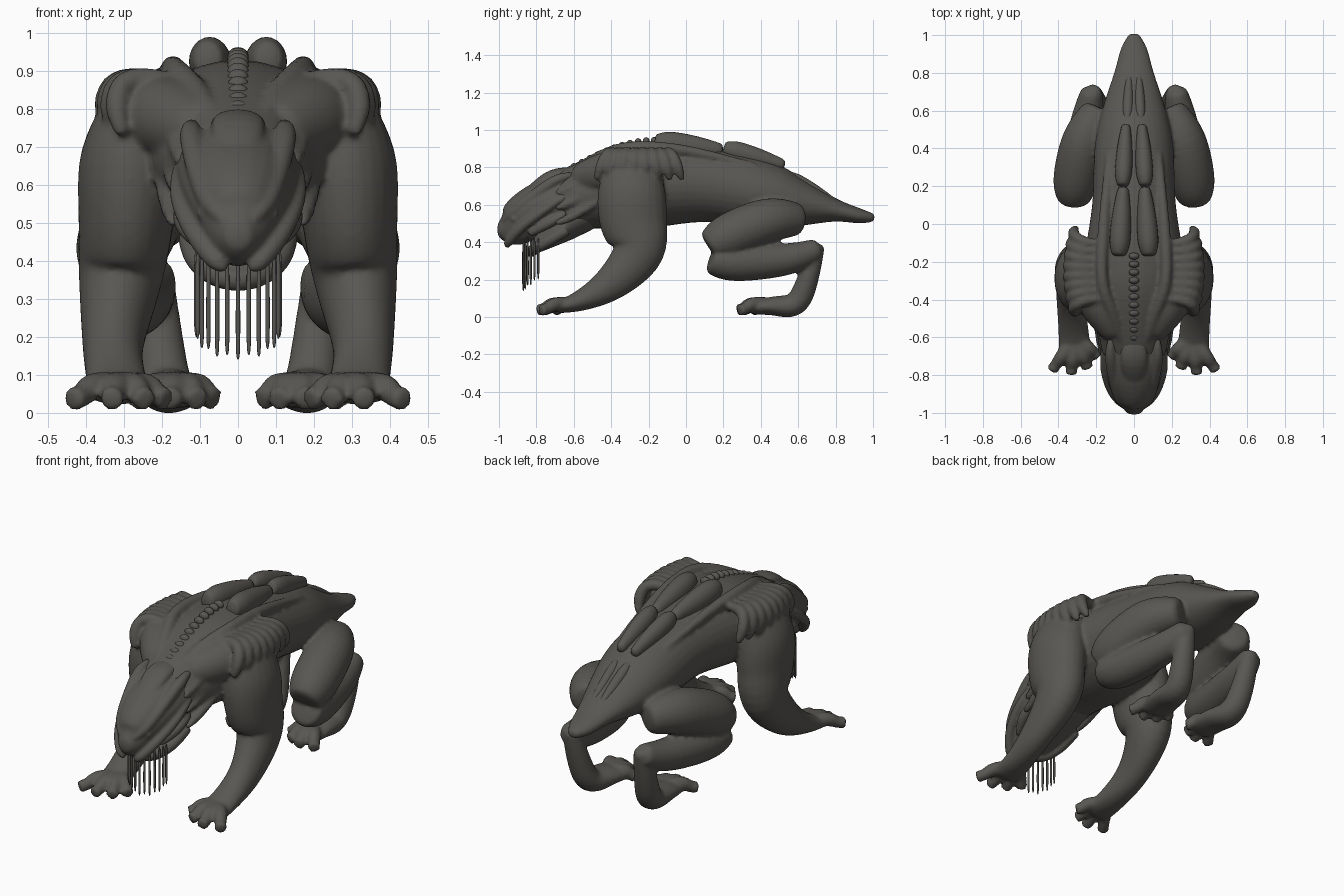
import bpy, bmesh, math
from mathutils import Matrix, Vector

cube = bpy.data.objects.get("Cube")
if cube:
    bpy.data.objects.remove(cube, do_unlink=True)

hide = bpy.data.materials.new("dark_hide")
hide.use_nodes = True
colour = (.1, .095, .085, 1)
hide.diffuse_color = colour
hide.node_tree.nodes["Principled BSDF"].inputs["Base Color"].default_value = colour

ACROSS, ALONG, UP = Vector((1, 0, 0)), Vector((0, 1, 0)), Vector((0, 0, 1))
SIDES = {"left_": 1, "right_": -1}


def spline(keys, steps=3):
    """Smoothly fill in sections between the key sections."""
    padded = [keys[0], *keys, keys[-1]]
    filled = []
    for before, start, end, after in zip(padded, padded[1:], padded[2:], padded[3:]):
        for k in range(steps):
            t = k / steps
            filled.append([q + t / 2 * (r - p + t * (2 * p - 5 * q + 4 * r - s + t * (3 * (q - r) + s - p)))
                           for p, q, r, s in zip(before, start, end, after)])
    return filled + [keys[-1]]


def loft(bm, keys, side=1, ref=ACROSS, sides=12):
    """Closed tube through keys (x, y, z, radius along ref, other radius if it differs)."""
    sections = spline(keys)
    centres = [Vector((s[0] * side, s[1], s[2])) for s in sections]
    grow = 6 / (4 + 2 * math.cos(math.tau / sides))  # offsets subdivision shrinkage
    rings = []
    for i, (centre, section) in enumerate(zip(centres, sections)):
        ahead, behind = centres[min(i + 1, len(centres) - 1)], centres[max(i - 1, 0)]
        tangent = (ahead - behind).normalized()
        wide = (ref - tangent * ref.dot(tangent)).normalized()
        deep = tangent.cross(wide) * section[-1] * grow
        wide = wide * section[3] * grow
        angles = [math.tau * k / sides for k in range(sides)]
        rings.append([bm.verts.new(centre + wide * math.cos(a) + deep * math.sin(a)) for a in angles])
    for ring, following in zip(rings, rings[1:]):
        for k in range(sides):
            m = (k + 1) % sides
            bm.faces.new((ring[k], ring[m], following[m], following[k]))
    bm.faces.new(rings[0][::-1])
    bm.faces.new(rings[-1])


def ridge(bm, points, radius, side, ref=ACROSS):
    """Fold of skin that thins at both ends."""
    last = len(points) - 1
    loft(bm, [(*p, radius if 0 < i < last else radius / 2) for i, p in enumerate(points)], side, ref, sides=8)


def blob(bm, location, size):
    """Small rounded lump."""
    place = Matrix.LocRotScale(Vector(location), None, Vector(size))
    bmesh.ops.create_icosphere(bm, subdivisions=2, radius=1, matrix=place)


def digits(bm, side, x, y, reach):
    """Fan of four fingers or toes with raised knuckles."""
    for i in range(4):
        angle, length = .62 - i / 2, reach - .02 * i
        dx, dy = length * math.sin(angle), -length * math.cos(angle)
        loft(bm, [(x, y, .07, .035), (x + dx * .55, y + dy * .55, .07, .037),
                  (x + dx * .8, y + dy * .8, .045, .03), (x + dx, y + dy, .035, .032)], side)


def finish(name, bm, voxel=None):
    """Make the object; a voxel size fuses its lofts into one skin."""
    bmesh.ops.recalc_face_normals(bm, faces=bm.faces)
    for face in bm.faces:
        face.smooth = True
    mesh = bpy.data.meshes.new(name)
    bm.to_mesh(mesh)
    bm.free()
    mesh.materials.append(hide)
    ob = bpy.data.objects.new(name, mesh)
    bpy.context.collection.objects.link(ob)
    rounding = ob.modifiers.new("Round", "SUBSURF")
    rounding.levels = rounding.render_levels = 1
    if voxel:
        fuse = ob.modifiers.new("Fuse", "REMESH")
        fuse.mode = "VOXEL"
        fuse.voxel_size = voxel
        fuse.use_smooth_shade = True
        soften = ob.modifiers.new("Soften", "SMOOTH")
        soften.factor, soften.iterations = .5, 3


# Torso, neck and tail
body = bmesh.new()
loft(body, [(0, -.7, .6, .15, .15), (0, -.5, .66, .22, .19), (0, -.25, .7, .27, .23), (0, .1, .71, .22, .2),
            (0, .4, .66, .21, .185), (0, .6, .61, .17, .13), (0, .8, .57, .105, .06),
            (0, .93, .54, .07, .04), (0, 1.01, .53, .025, .02)], sides=16)

arm = [(.26, -.26, .85, .07, .13), (.285, -.29, .68, .13, .18), (.295, -.28, .5, .125, .18),
       (.31, -.25, .35, .11, .14), (.33, -.4, .18, .08, .095), (.32, -.57, .085, .08, .055),
       (.31, -.7, .05, .09, .03)]
thigh = [(.18, .62, .52, .08), (.26, .45, .52, .12), (.31, .22, .43, .12), (.32, .12, .37, .08)]
shank = [(.32, .13, .32, .08), (.3, .25, .29, .1), (.25, .55, .31, .085), (.22, .72, .37, .055)]
foot = [(.22, .7, .4, .045, .045), (.21, .66, .23, .06, .055), (.19, .59, .07, .07, .065),
        (.17, .46, .06, .09, .05), (.15, .34, .045, .09, .03)]
withers = [(.08, -.58, .73, .08), (.17, -.44, .77, .11), (.24, -.3, .79, .11)]

for side in SIDES.values():
    # Limbs, shoulder muscle, fingers and toes
    for muscle in (arm, thigh, shank, foot, withers):
        loft(body, muscle, side)
    digits(body, side, x=.31, y=-.6, reach=.22)
    digits(body, side, x=.16, y=.44, reach=.19)
    # Fan of skin folds spreading down over the shoulder
    for i in range(8):
        c = i / 3.5 - 1
        y, spread, out = -.25 + .15 * c, .08 * c, 1 - .2 * c * c
        ridge(body, [(.16, y, .88), (.2 + .06 * out, y, .88), (.2 + .13 * out, y + spread / 3, .865),
                     (.2 + .15 * out, y + spread * .7, .8), (.2 + .13 * out, y + spread, .73)], .03, side, ALONG)
    # Long ridge beside the spine
    ridge(body, [(.06, -.64, .77), (.11, -.48, .85), (.17, -.3, .91), (.16, 0, .89), (.13, .4, .8)], .03, side)
    # Folds sweeping back along the neck
    for i in range(3):
        x, z = .15 + .01 * i, .7 - .08 * i
        ridge(body, [(x, -.7, z - .04), (x + .01, -.6, z), (x + .05, -.4, z + .12)], .025, side)
finish("body", body, voxel=.011)

# Head with crest, brow, cheek folds, eyes and snout bumps
head = bmesh.new()
loft(head, [(0, -1.01, .47, .03, .03), (0, -.93, .48, .09, .11), (0, -.8, .575, .15, .135),
            (0, -.6, .64, .17, .15), (0, -.5, .66, .14, .13)])
loft(head, [(0, -.6, .77, .06, .03), (0, -.74, .75, .07, .03), (0, -.92, .59, .03, .02)])
for side in SIDES.values():
    ridge(head, [(.12, -.6, .76), (.125, -.7, .73), (.1, -.85, .62), (.07, -.93, .55), (.03, -.98, .5)], .03, side)
    ridge(head, [(.16, -.64, .65), (.155, -.76, .57), (.12, -.88, .48), (.06, -.95, .4), (.03, -.95, .38)], .025, side)
    ridge(head, [(.15, -.64, .55), (.14, -.74, .5), (.1, -.84, .44)], .03, side)
    blob(head, (side * .09, -.92, .525), (.02, .02, .02))
    for i in range(3):
        blob(head, (side * .02, -.9 - .03 * i, .6 - .04 * i), (.015, .02, .02))
finish("head", head, voxel=.008)

# Lower jaw: curved rim and a floor running back into the throat
jaw = bmesh.new()
sweep = [math.pi * (i / 6 - .5) for i in range(7)]
loft(jaw, [(.13 * math.sin(a), -.63 - .2 * math.cos(a), .47 - .12 * math.cos(a), .03) for a in sweep], ref=UP)
loft(jaw, [(0, -.5, .58, .15, .1), (0, -.68, .48, .13, .09), (0, -.82, .36, .06, .03)])
finish("lower_jaw", jaw, voxel=.008)

# Thin quills hanging around the mouth
quills = bmesh.new()
for i in range(13):
    a = math.pi * (i / 12 - .5)
    x, y = .11 * math.sin(a), -.79 - .08 * math.cos(a)
    tip = .2 - .06 * math.cos(a) + .01 * (i % 2)
    loft(quills, [(x, y, .43, .005), (x, y, tip + .04, .006), (x, y, tip, .001)], sides=6)
finish("mouth_quills", quills)


def plate_pair(name, x, front, back, radius):
    """Teardrop plates either side of the spine; front and back are (y, z)."""
    keys = []
    for along, size in ((0, .6), (.2, 1), (.6, .9), (1, .5)):
        y, z = Vector(front).lerp(Vector(back), along)
        keys.append((x * (1 - along * .3), y, z, radius * size, radius * size * 1.2))
    for word, side in SIDES.items():
        bm = bmesh.new()
        loft(bm, keys, side)
        finish(word + name, bm)


# Paired plates along the back
plate_pair("shoulder_plate", .08, (-.17, .935), (.2, .89), .055)
plate_pair("loin_plate", .06, (.2, .905), (.53, .81), .045)
plate_pair("tail_plate", .035, (.54, .76), (.8, .61), .03)

# Row of vertebrae from neck to shoulders
spine = bmesh.new()
for i in range(11):
    along = i / 10
    rise = math.sin(along * math.pi / 2)
    blob(spine, (0, -.6 + .43 * along, .8 + .14 * rise), (.03, .02, .025))
finish("neck_vertebrae", spine)
